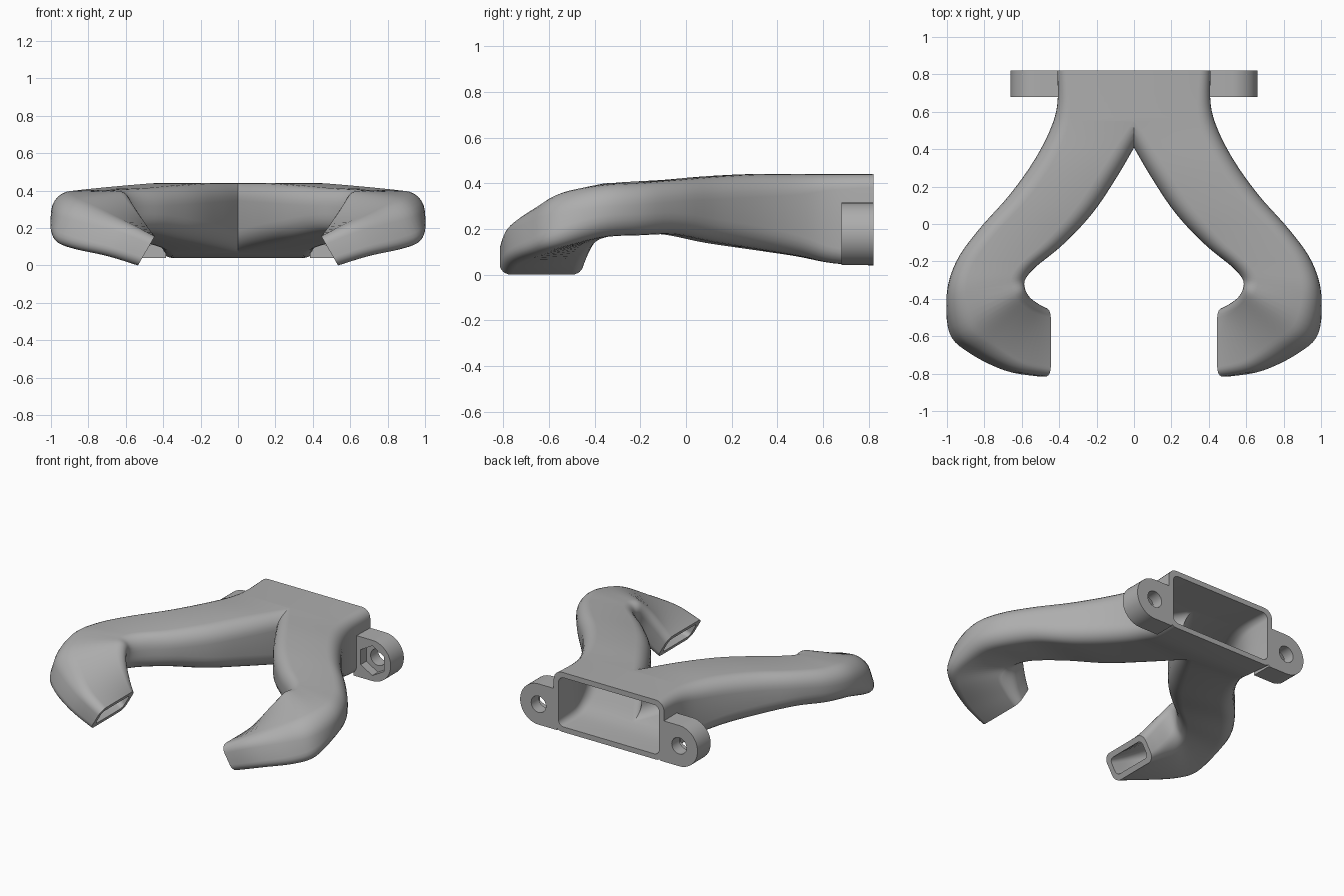
import bpy, bmesh, math
from mathutils import Vector

if "Cube" in bpy.data.objects:
    bpy.data.objects.remove(bpy.data.objects["Cube"], do_unlink=True)

grey = bpy.data.materials.new("plain_grey")
grey.use_nodes = True
colour = (0.42, 0.42, 0.42, 1)
grey.diffuse_color = colour
grey.node_tree.nodes["Principled BSDF"].inputs["Base Color"].default_value = colour

WALL = 0.035
STEPS = 5       # interpolated sections per station
CORNER = 6      # segments per rounded corner

# Duct stations: inner edge xyz, outer edge xyz, half height (x, z), corner radius
STATIONS = [
    (-.15, .82, .24, .41, .82, .24, 0, .2, .06),
    (-.13, .64, .245, .41, .64, .245, 0, .195, .07),
    (-.04, .48, .26, .45, .5, .26, 0, .18, .09),
    (.08, .27, .275, .54, .33, .275, 0, .165, .1),
    (.22, .06, .285, .67, .15, .285, 0, .145, .1),
    (.38, -.11, .295, .83, -.03, .295, 0, .12, .095),
    (.52, -.225, .295, .95, -.2, .285, 0, .115, .095),
    (.58, -.29, .29, 1.0, -.38, .275, -.01, .115, .095),
    (.6, -.34, .28, .97, -.585, .23, -.04, .12, .09),
    (.59, -.39, .22, .85, -.69, .19, -.065, .108, .08),
    (.535, -.43, .135, .66, -.785, .14, -.055, .09, .06),
    (.49, -.45, .078, .49, -.815, .078, -.045, .078, .05),
]


def catmull(a, b, c, d, t):
    return [(2 * q + (r - p) * t + (2 * p - 5 * q + 4 * r - s) * t * t
             + (3 * q - p - 3 * r + s) * t ** 3) / 2
            for p, q, r, s in zip(a, b, c, d)]


def smooth_stations():
    pts = [STATIONS[0]] + STATIONS + [STATIONS[-1]]
    out = []
    for i in range(len(STATIONS) - 1):
        out += [catmull(*pts[i:i + 4], k / STEPS) for k in range(STEPS)]
    return out + [STATIONS[-1]]


def section(st, inset):
    """Rounded rectangle spanning the inner and outer edge of the duct."""
    inner, outer = Vector(st[0:3]), Vector(st[3:6])
    mid, u, v = (inner + outer) / 2, (outer - inner) / 2, Vector((st[6], 0, st[7]))
    w, h = u.length - inset, v.length - inset
    r = max(st[8] - inset * 0.6, 0.02)
    r = min(r, w * 0.98, h * 0.98)
    u, v = u.normalized(), v.normalized()
    ring = []
    for q, (sx, sy) in enumerate([(1, 1), (-1, 1), (-1, -1), (1, -1)]):
        for k in range(CORNER + 1):
            a = math.pi / 2 * (q + k / CORNER)
            ring.append(mid + u * (sx * (w - r) + r * math.cos(a))
                        + v * (sy * (h - r) + r * math.sin(a)))
    return ring


def finish(ob, name):
    ob.name = name
    ob.data.name = name
    ob.data.materials.clear()
    ob.data.materials.append(grey)
    bpy.ops.object.select_all(action='DESELECT')
    ob.select_set(True)
    bpy.context.view_layer.objects.active = ob


# Hollow twin duct: outer skin forward, inner skin back, cut at the centre, mirrored
path = smooth_stations()
rings = [section(s, 0) for s in path] + [section(s, WALL) for s in reversed(path)]
bm = bmesh.new()
loops = [[bm.verts.new(p) for p in ring] for ring in rings]
for i, a in enumerate(loops):
    b = loops[(i + 1) % len(loops)]
    for j in range(len(a)):
        k = (j + 1) % len(a)
        bm.faces.new((a[j], a[k], b[k], b[j]))
bmesh.ops.recalc_face_normals(bm, faces=bm.faces)
bmesh.ops.bisect_plane(bm, geom=bm.verts[:] + bm.edges[:] + bm.faces[:],
                       plane_co=(0, 0, 0), plane_no=(1, 0, 0), clear_inner=True)
mesh = bpy.data.meshes.new("twin_duct")
bm.to_mesh(mesh)
bm.free()
duct = bpy.data.objects.new("twin_duct", mesh)
bpy.context.collection.objects.link(duct)
finish(duct, "twin_duct")
duct.modifiers.new("mirror", 'MIRROR')
bpy.ops.object.modifier_apply(modifier="mirror")
bpy.ops.object.shade_smooth_by_angle(angle=math.radians(32))


# Mounting ears: a rounded plate with a bolt hole, hexagonal nut pocket in front
def circle(x, z, r, n, start=0.0, sweep=2 * math.pi):
    return [(x + r * math.cos(start + sweep * i / n),
             z + r * math.sin(start + sweep * i / n)) for i in range(n)]


def plate(name, side, outlines, y0, y1):
    cu = bpy.data.curves.new(name, 'CURVE')
    cu.dimensions = '2D'
    cu.fill_mode = 'BOTH'
    cu.extrude = (y1 - y0) / 2
    for pts in outlines:
        sp = cu.splines.new('POLY')
        sp.points.add(len(pts) - 1)
        for p, (x, z) in zip(sp.points, pts):
            p.co = (x * side, z, 0, 1)
        sp.use_cyclic_u = True
    ob = bpy.data.objects.new(name, cu)
    bpy.context.collection.objects.link(ob)
    ob.location.y = (y0 + y1) / 2
    ob.rotation_euler.x = math.pi / 2
    finish(ob, name)
    bpy.ops.object.convert(target='MESH')
    ob = bpy.context.object
    bm = bmesh.new()
    bm.from_mesh(ob.data)
    bmesh.ops.remove_doubles(bm, verts=bm.verts, dist=0.0001)
    bmesh.ops.recalc_face_normals(bm, faces=bm.faces)
    bm.to_mesh(ob.data)
    bm.free()
    finish(ob, name)
    bpy.ops.object.shade_smooth_by_angle(angle=math.radians(32))


EX, EZ, ER = 0.523, 0.178, 0.137
ear = [(0.385, EZ - ER)] + circle(EX, EZ, ER, 24, -math.pi / 2, math.pi)
ear += [(EX, EZ + ER), (0.385, EZ + ER)]
for side, label in ((1, "left"), (-1, "right")):
    plate(label + "_ear_back", side, [ear, circle(EX, EZ, 0.055, 24)], 0.74, 0.82)
    plate(label + "_ear_nut_pocket", side, [ear, circle(EX, EZ, 0.1, 6, math.pi / 6)], 0.68, 0.74)
